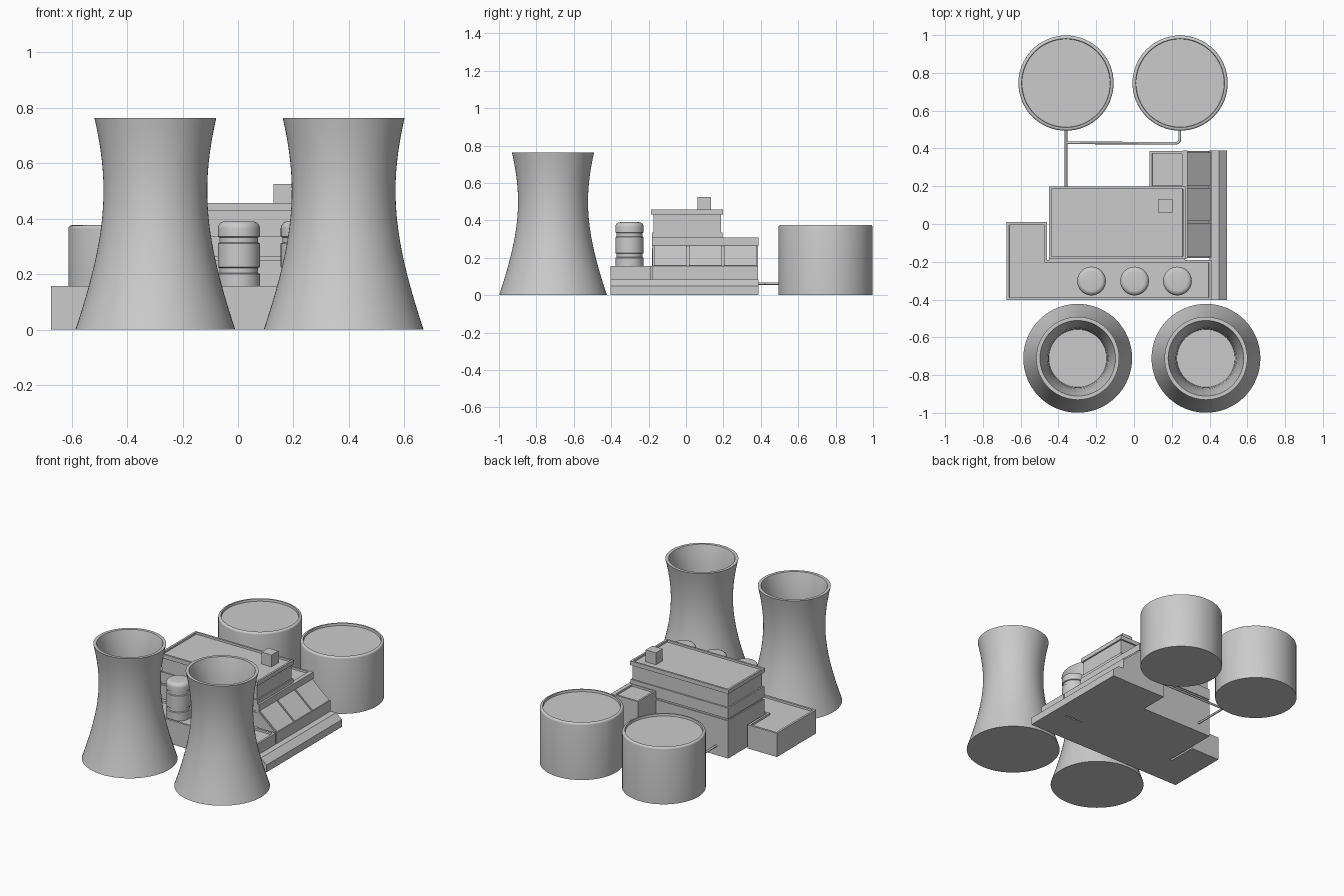
import bpy, bmesh, math
from mathutils import Vector

if "Cube" in bpy.data.objects:
    bpy.data.objects.remove(bpy.data.objects["Cube"])

grey = bpy.data.materials.new("plain grey")
grey.diffuse_color = (0.6, 0.6, 0.6, 1)
grey.use_nodes = True
grey.node_tree.nodes["Principled BSDF"].inputs["Base Color"].default_value = grey.diffuse_color


def finish(name, bm, smooth=False):
    bmesh.ops.recalc_face_normals(bm, faces=bm.faces)
    me = bpy.data.meshes.new(name)
    bm.to_mesh(me)
    bm.free()
    me.materials.append(grey)
    ob = bpy.data.objects.new(name, me)
    bpy.context.collection.objects.link(ob)
    if smooth:
        me.shade_smooth()
        me.set_sharp_from_angle(angle=math.radians(35))
    return ob


def prism(name, base, shift, parapet=0, depth=0.012):
    """Extrude a flat outline by a vector; optionally sink the top inside a parapet."""
    bm = bmesh.new()
    face = bm.faces.new([bm.verts.new(p) for p in base])
    ext = bmesh.ops.extrude_face_region(bm, geom=[face], use_keep_orig=True)["geom"]
    bmesh.ops.translate(bm, vec=shift, verts=[v for v in ext if isinstance(v, bmesh.types.BMVert)])
    top = [f for f in ext if isinstance(f, bmesh.types.BMFace)]
    bmesh.ops.recalc_face_normals(bm, faces=bm.faces)
    if parapet:
        bmesh.ops.inset_region(bm, faces=top, thickness=parapet, use_even_offset=True)
        bmesh.ops.inset_region(bm, faces=top, thickness=0.001, use_even_offset=True)
        bmesh.ops.translate(bm, vec=(0, 0, -depth), verts=list(top[0].verts))
    return finish(name, bm)


def box(name, x0, x1, y0, y1, z0, z1, parapet=0, depth=0.012):
    return prism(name, [(x0, y0, z0), (x1, y0, z0), (x1, y1, z0), (x0, y1, z0)],
                 (0, 0, z1 - z0), parapet, depth)


def along_y(name, xz, y0, y1):
    return prism(name, [(x, y0, z) for x, z in xz], (0, y1 - y0, 0))


def lathe(name, profile, x, y, n=64):
    bm = bmesh.new()
    rings = [[bm.verts.new((x + r * math.cos(2 * math.pi * i / n),
                            y + r * math.sin(2 * math.pi * i / n), z)) for i in range(n)]
             for r, z in profile]
    for a, b in zip(rings, rings[1:]):
        for i in range(n):
            j = (i + 1) % n
            bm.faces.new((a[i], a[j], b[j], b[i]))
    bm.faces.new(rings[0])
    bm.faces.new(rings[-1])
    return finish(name, bm, True)


def pipe(name, pts, r):
    cu = bpy.data.curves.new(name, "CURVE")
    cu.dimensions = "3D"
    cu.bevel_depth = r
    cu.bevel_resolution = 2
    cu.use_fill_caps = True
    sp = cu.splines.new("POLY")
    sp.points.add(len(pts) - 1)
    for p, co in zip(sp.points, pts):
        p.co = (*co, 1)
    cu.materials.append(grey)
    bpy.context.collection.objects.link(bpy.data.objects.new(name, cu))


# cooling towers: hyperbolic shell with an inner throat
def shell(z):
    return math.sqrt(0.035 + 0.192 * (z - 0.5) ** 2)


H = 0.763
outer = [(shell(H * i / 24), H * i / 24) for i in range(25)]
inner = [(0.2, H), (0.185, 0.71), (0.172, 0.64), (0.162, 0.56), (0.156, 0.48), (0.153, 0.42)]
for side, x in (("left", -0.298), ("right", 0.381)):
    lathe("cooling_tower_" + side, outer + inner, x, -0.711)

# storage tanks with rounded rim and sunken lid
R, T = 0.252, 0.376
rim = [(R - 0.012 * (1 - math.cos(a)), T - 0.012 * (1 - math.sin(a)))
       for a in (math.pi / 2 * i / 4 for i in range(5))]
for side, x in (("left", -0.36), ("right", 0.244)):
    lathe("storage_tank_" + side, [(R, 0)] + rim + [(0.235, T), (0.233, T - 0.015)], x, 0.746)

# L-shaped low building
prism("low_building", [(p[0], p[1], 0) for p in
      [(-0.675, -0.403), (0.41, -0.403), (0.41, -0.19), (-0.46, -0.19), (-0.46, 0.01), (-0.675, 0.01)]],
      (0, 0, 0.157), 0.014)

# main hall: stacked floors, bands and roof
box("main_hall_ground", -0.447, 0.27, -0.2, 0.196, 0, 0.157)
box("main_hall_lower", -0.447, 0.27, -0.183, 0.196, 0.15, 0.25)
box("main_hall_recess", -0.44, 0.265, -0.176, 0.189, 0.25, 0.262)
box("main_hall_middle", -0.447, 0.27, -0.183, 0.196, 0.262, 0.335)
box("main_hall_upper", -0.438, 0.262, -0.174, 0.187, 0.335, 0.43)
box("main_hall_roof", -0.45, 0.272, -0.186, 0.198, 0.43, 0.457, 0.013)
box("roof_vent", 0.128, 0.203, 0.062, 0.133, 0.44, 0.524)

# rear annex
box("rear_annex", 0.083, 0.27, 0.19, 0.386, 0, 0.308, 0.013)

# sloping side wing with three panels
along_y("side_wing", [(0.255, 0), (0.41, 0), (0.41, 0.155), (0.398, 0.155), (0.272, 0.262),
                      (0.272, 0.308), (0.255, 0.308)], -0.18, 0.386)
box("wing_eave", 0.256, 0.282, -0.182, 0.388, 0.262, 0.308)
for i in range(3):
    y = -0.172 + i * 0.187
    along_y(f"sloped_panel_{i + 1}", [(0.272, 0.26), (0.4, 0.151), (0.407, 0.158), (0.279, 0.267)],
            y, y + 0.176)

# low ledge along the right side
along_y("side_ledge", [(0.4, 0), (0.492, 0), (0.492, 0.048), (0.45, 0.083), (0.4, 0.083)], -0.403, 0.388)

# pressure vessels with grooves
vessel = [(0.076, 0.14), (0.076, 0.2), (0.07, 0.203), (0.07, 0.222), (0.076, 0.225), (0.076, 0.31),
          (0.07, 0.313), (0.07, 0.332), (0.076, 0.335), (0.076, 0.365)]
vessel += [(0.051 + 0.025 * math.cos(a), 0.365 + 0.025 * math.sin(a))
           for a in (math.pi / 2 * i / 5 for i in range(1, 6))]
for i, x in enumerate((-0.225, 0.003, 0.23)):
    lathe(f"pressure_vessel_{i + 1}", vessel, x, -0.302, 40)

# pipes to the tanks
pz = 0.062
pipe("straight_pipe", [(-0.36, 0.18, pz), (-0.36, 0.5, pz)], 0.007)
bend = [(0.22 + 0.022 * math.sin(a), 0.449 - 0.022 * math.cos(a), pz)
        for a in (math.pi / 2 * i / 5 for i in range(6))]
pipe("branch_pipe", [(-0.36, 0.43, pz)] + bend + [(0.242, 0.5, pz)], 0.007)
